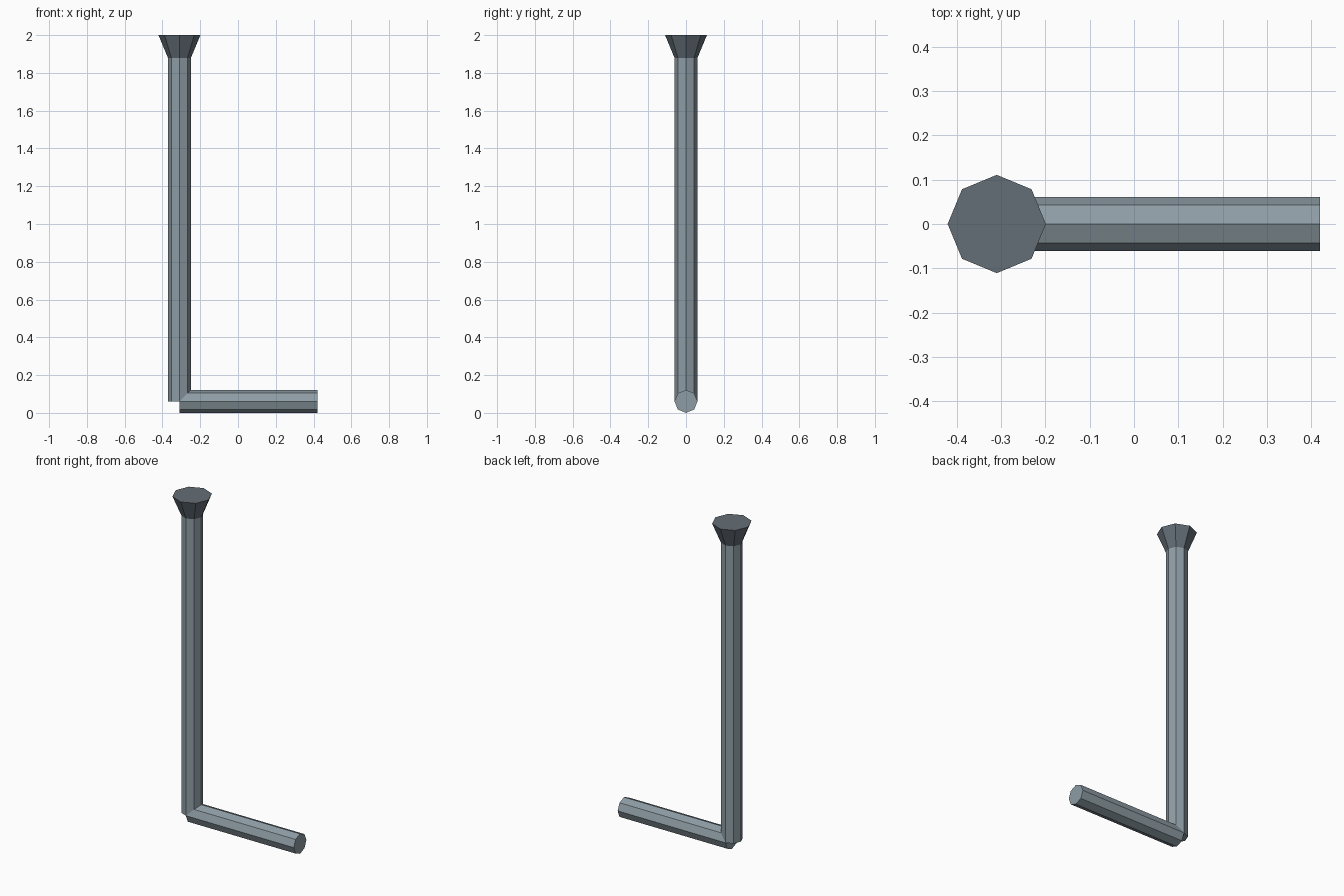
import bpy, bmesh, math
from mathutils import Matrix

if "Cube" in bpy.data.objects:
    bpy.data.objects.remove(bpy.data.objects["Cube"])


def material(name, rgb):
    m = bpy.data.materials.new(name)
    m.diffuse_color = (*rgb, 1.0)
    m.use_nodes = True
    m.node_tree.nodes["Principled BSDF"].inputs["Base Color"].default_value = m.diffuse_color
    return m


steel = material("light_steel", (0.27, 0.335, 0.375))
dark_steel = material("dark_steel", (0.127, 0.157, 0.182))


def tube(name, start, length, r1, r2, mat, axis="Z"):
    """Eight-sided capped tube from start along Z or X, with corners on the axes."""
    bm = bmesh.new()
    bmesh.ops.create_cone(bm, cap_ends=True, cap_tris=False, segments=8,
                          radius1=r1, radius2=r2, depth=length)
    bmesh.ops.translate(bm, verts=bm.verts, vec=(0, 0, length / 2))
    if axis == "X":
        bmesh.ops.rotate(bm, verts=bm.verts, cent=(0, 0, 0),
                         matrix=Matrix.Rotation(math.pi / 2, 3, "Y"))
    bmesh.ops.translate(bm, verts=bm.verts, vec=start)
    bmesh.ops.recalc_face_normals(bm, faces=bm.faces)
    me = bpy.data.meshes.new(name)
    bm.to_mesh(me)
    bm.free()
    me.materials.append(mat)
    ob = bpy.data.objects.new(name, me)
    bpy.context.collection.objects.link(ob)
    return ob


X, R = -0.31, 0.061
# upright pipe, horizontal foot pipe and flared top
tube("upright_pipe", (X, 0, R), 1.88 - R, R, R, steel)
tube("horizontal_pipe", (X, 0, R), 0.42 - X, R, R, steel, "X")
tube("flared_top", (X, 0, 1.88), 0.12, R, 0.111, dark_steel)
